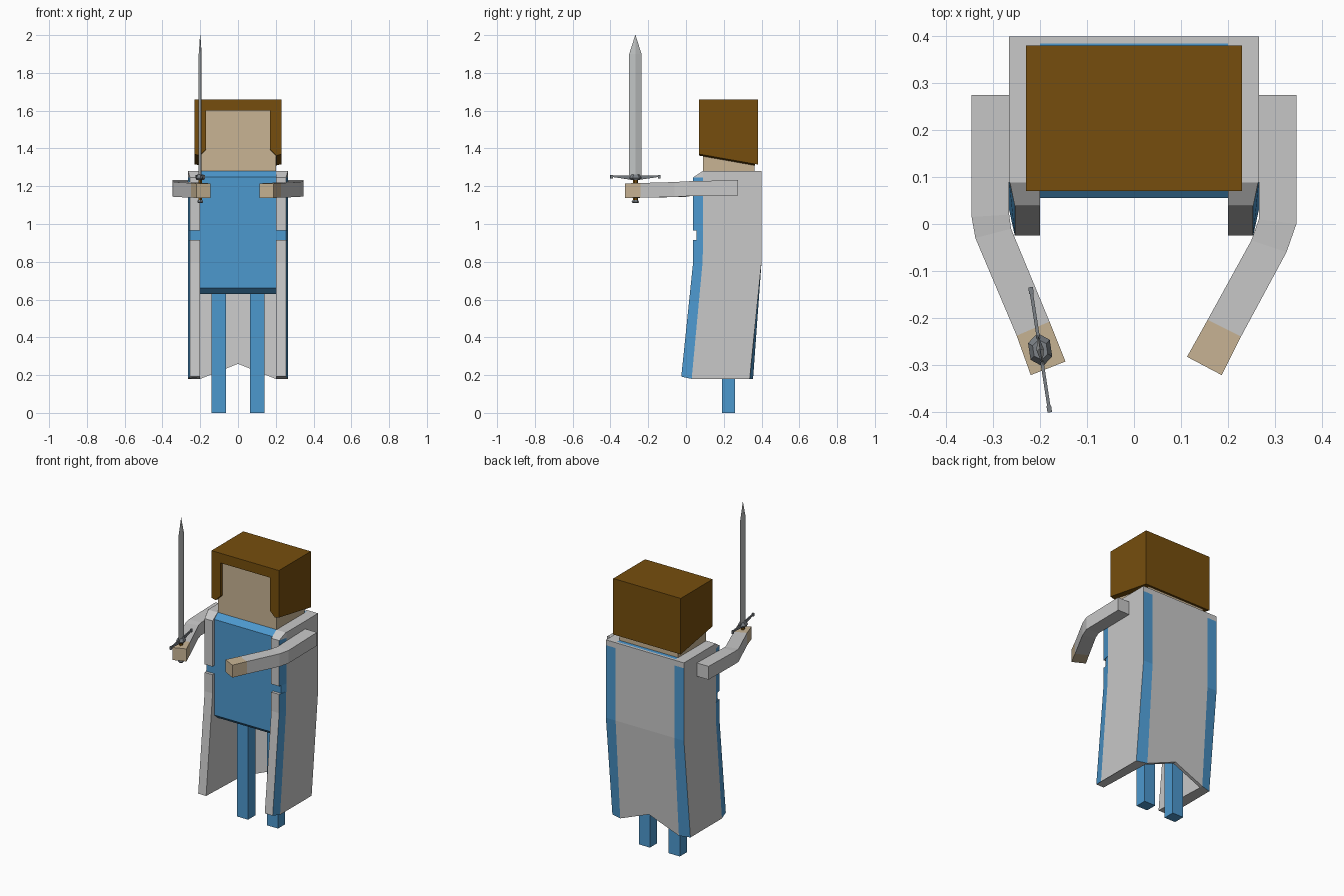
import bpy, bmesh, math
from mathutils import Vector

if "Cube" in bpy.data.objects:
    bpy.data.objects.remove(bpy.data.objects["Cube"])


def mat(name, r, g, b):
    m = bpy.data.materials.new(name)
    m.diffuse_color = (r, g, b, 1)
    m.use_nodes = True
    m.node_tree.nodes["Principled BSDF"].inputs["Base Color"].default_value = m.diffuse_color
    return m


WHITE = mat("coat_white", .58, .58, .58)
BLUE = mat("cloth_blue", .073, .314, .617)
BROWN = mat("hair_brown", .181, .076, .004)
SKIN = mat("skin_tan", .578, .456, .296)
STEEL = mat("steel", .53, .55, .55)
IRON = mat("guard_iron", .20, .22, .24)


def loft(name, rings, mats, rule=None):
    """Join equal-length rings of points; rule(segment, edge) picks the material slot."""
    bm = bmesh.new()
    vs = [[bm.verts.new(p) for p in r] for r in rings]
    n = len(rings[0])
    for j in range(len(rings) - 1):
        for i in range(n):
            k = (i + 1) % n
            f = bm.faces.new((vs[j][i], vs[j][k], vs[j + 1][k], vs[j + 1][i]))
            f.material_index = rule(j, i) if rule else 0
    bm.faces.new(vs[0][::-1])
    last = bm.faces.new(vs[-1])
    if rule:
        last.material_index = rule(len(rings) - 2, 0)
    bmesh.ops.remove_doubles(bm, verts=bm.verts, dist=1e-5)
    bmesh.ops.recalc_face_normals(bm, faces=bm.faces)
    me = bpy.data.meshes.new(name)
    bm.to_mesh(me)
    bm.free()
    ob = bpy.data.objects.new(name, me)
    bpy.context.collection.objects.link(ob)
    for m in mats:
        me.materials.append(m)
    return ob


def box(name, x0, x1, y0, y1, z0, z1, m):
    ring = [(x0, y0), (x1, y0), (x1, y1), (x0, y1)]
    return loft(name, [[(x, y, z) for x, y in ring] for z in (z0, z1)], [m])


# Head and hair: an arch around the face, its lower edge dropping to the back
box("head", -.2, .2, .09, .362, 1.27, 1.61, SKIN)
half = [(.17, 1.6), (.17, 1.395), (.203, 1.362), (.23, 1.37), (.23, 1.66)]
arch = half + [(-x, z) for x, z in half[::-1]]
drop = lambda z, y: z - (.055 * (y - .07) / .31 if z < 1.5 else 0)
loft("hair", [[(x, y, drop(z, y)) for x, z in arch] for y in (.07, .365)], [BROWN])
back = [(-.23, 1.37), (.23, 1.37), (.23, 1.66), (-.23, 1.66)]
loft("hair_back", [[(x, y, drop(z, y)) for x, z in back] for y in (.36, .38)], [BROWN])

# Tunic with bevelled front edges
tunic = [(.09, .63), (.055, .66), (.055, 1.25), (.09, 1.28), (.385, 1.28), (.385, .63)]
loft("tunic", [[(x, y, z) for y, z in tunic] for x in (-.2, .2)], [BLUE])

# Coat back panel with a notched hem
outer = [(.40, 1.28), (.40, .8), (.355, .18)]
for s in (-1, 1):
    panel = []
    for x, hem in ((0, .26), (.2, .18)):
        o = outer[:2] + [(.355 + (hem - .18) * .07, hem)]
        panel.append([(s * x, y, z) for y, z in o]
                     + [(s * x, y - .02, z) for y, z in o[::-1]])
    loft("coat_back", panel, [WHITE])


# Coat sides: thick walls with blue edge strips and a belt groove
def wall_ring(s, z, front, back_in, back_out, xf=.254, lift=0):
    pts = [(.2, front, z + lift), (xf, front, z + lift),
           (.266, max(front + .05, .03) if z < .85 else .09, z),
           (.266, back_out, z), (.2, back_in, z)]
    return [(s * x, y, w) for x, y, w in pts]


def wall_colour(j, i):
    if j == 2 + 1 and i in (0, 1):      # belt groove floor
        return 1
    return 1 if i in (1, 3) and j < 6 else 0


for s in (-1, 1):
    rings = [wall_ring(s, .18, -.025, .355, .337, lift=.012),
             wall_ring(s, .8, .038, .40, .40)]
    for z, f in ((.915, .038), (.915, .056), (.965, .056), (.965, .038), (1.247, .038)):
        rings.append(wall_ring(s, z, f, .40, .40))
    rings.append([(s * x, y, 1.28) for x, y in
                  ((.2, .088), (.264, .088), (.266, .09), (.266, .40), (.2, .40))])
    loft("coat_side", rings, [WHITE, BLUE], wall_colour)

# Legs
for s in (-1, 1):
    box("leg", s * .102 - .038, s * .102 + .038, .19, .26, 0, .64, BLUE)


# Arms: bent sleeves ending in hands; stations are outer x,y, inner x,y, bottom, top
def arm(s, stations):
    rings = [[(s * a, b, lo), (s * c, d, lo), (s * c, d, hi), (s * a, b, hi)]
             for a, b, c, d, lo, hi in stations]
    loft("arm", rings, [WHITE, SKIN], lambda j, i: int(j == len(rings) - 2))


shoulder = [(.346, .275, .266, .275, 1.15, 1.232)]
arm(1, shoulder + [(.346, .0, .266, .01, 1.147, 1.226), (.325, -.06, .25, -.035, 1.143, 1.222),
                   (.228, -.24, .157, -.204, 1.14, 1.217), (.187, -.322, .113, -.283, 1.138, 1.215)])
arm(-1, shoulder + [(.346, .015, .266, .02, 1.147, 1.226), (.338, -.03, .262, -.01, 1.143, 1.222),
                    (.25, -.238, .18, -.208, 1.14, 1.217), (.22, -.322, .146, -.293, 1.138, 1.215)])

# Sword, turned slightly about its upright axis
CENTRE = Vector((-.2, -.268, 0))
U = Vector((.152, -.988, 0))
V = Vector((.988, .152, 0))


def sword_part(name, sides, levels, m, shift=0, turn=0):
    """Levels hold z, half width along the guard and half thickness across it."""
    rings = []
    for z, a, b in levels:
        rings.append([CENTRE + U * (shift + a * math.cos(turn + math.tau * i / sides))
                      + V * (b * math.sin(turn + math.tau * i / sides))
                      + Vector((0, 0, z)) for i in range(sides)])
    loft(name, rings, [m])


sword_part("blade", 4, [(1.25, .033, .008), (1.9, .033, .008), (2, .001, .001)], STEEL)
sword_part("guard_boss", 6, [(1.233, .024, .02), (1.244, .036, .027), (1.262, .022, .017)], IRON)
sword_part("guard_bar", 4, [(1.236, .05, .005), (1.25, .185, .005), (1.257, .185, .005)],
           IRON, turn=math.pi / 4)
for s in (-1, 1):
    sword_part("guard_tip", 4, [(1.242, .01, .007), (1.26, .01, .007)], IRON,
               shift=s * .128, turn=math.pi / 4)
sword_part("grip", 6, [(1.12, .013, .011), (1.24, .013, .011)], BROWN)
sword_part("pommel", 6, [(1.11, .014, .012), (1.117, .02, .017), (1.127, .014, .012)], IRON)
